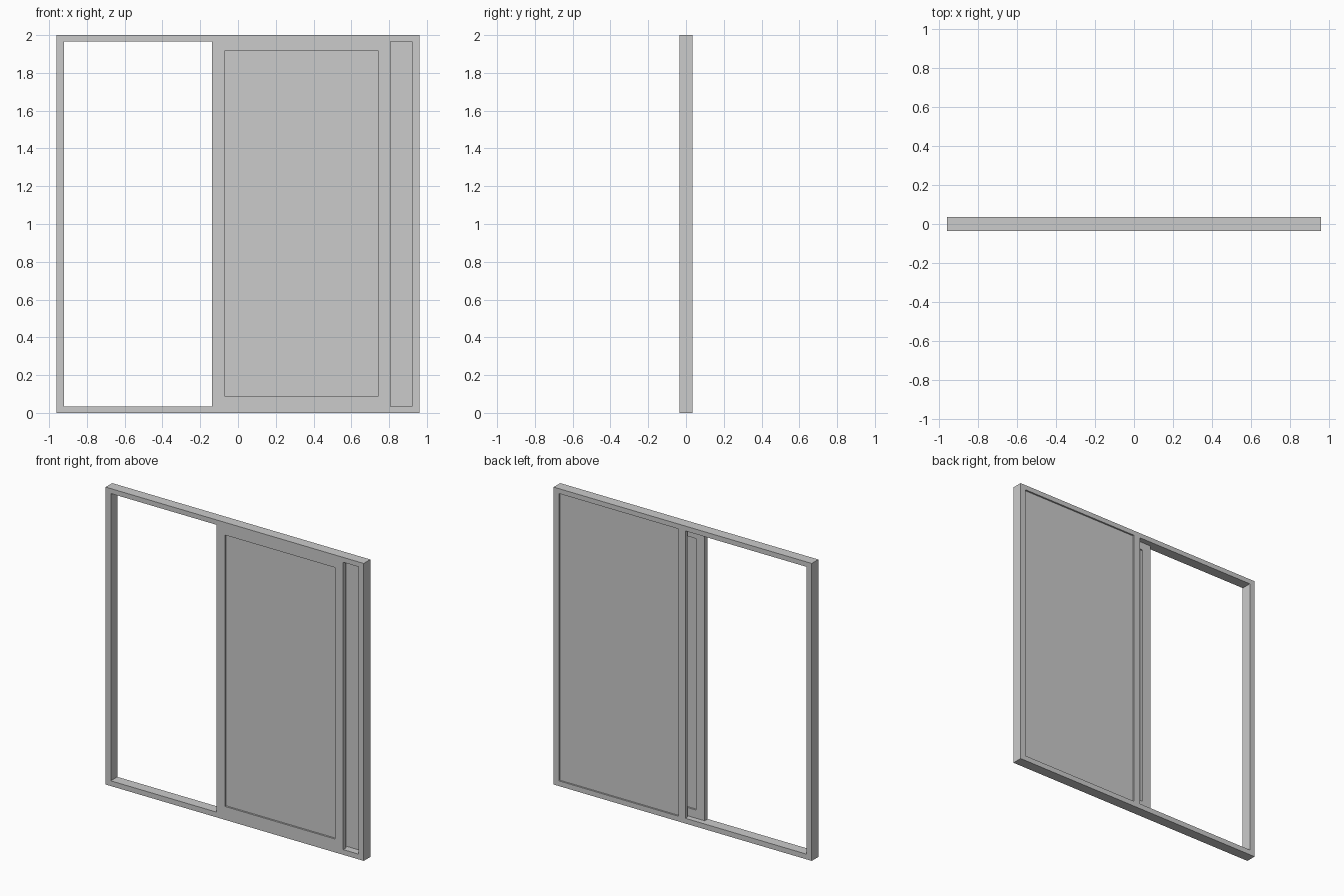
import bpy
import bmesh

cube = bpy.data.objects.get("Cube")
if cube:
    bpy.data.objects.remove(cube, do_unlink=True)

grey = bpy.data.materials.new("window_grey")
grey.use_nodes = True
COLOUR = (0.6, 0.6, 0.6, 1)
grey.diffuse_color = COLOUR
grey.node_tree.nodes["Principled BSDF"].inputs["Base Color"].default_value = COLOUR


def add_object(name, bm):
    bmesh.ops.recalc_face_normals(bm, faces=bm.faces)
    mesh = bpy.data.meshes.new(name)
    bm.to_mesh(mesh)
    bm.free()
    mesh.materials.append(grey)
    obj = bpy.data.objects.new(name, mesh)
    bpy.context.collection.objects.link(obj)


def loop(bm, rect, y):
    """Four corners of a rectangle (x0, x1, z0, z1) at depth y."""
    x0, x1, z0, z1 = rect
    return [bm.verts.new((x, y, z)) for x, z in ((x0, z0), (x1, z0), (x1, z1), (x0, z1))]


def slab(name, rect, y0, y1):
    bm = bmesh.new()
    front, back = loop(bm, rect, y0), loop(bm, rect, y1)
    bm.faces.new(front)
    bm.faces.new(back)
    for i in range(4):
        j = (i + 1) % 4
        bm.faces.new((front[i], front[j], back[j], back[i]))
    add_object(name, bm)


def ring(name, outer, inner, y0, y1):
    """Rectangular border with an open middle."""
    bm = bmesh.new()
    loops = [loop(bm, outer, y0), loop(bm, inner, y0), loop(bm, inner, y1), loop(bm, outer, y1)]
    for a, b in zip(loops, loops[1:] + loops[:1]):
        for i in range(4):
            j = (i + 1) % 4
            bm.faces.new((a[i], a[j], b[j], b[i]))
    add_object(name, bm)


DEPTH = 0.035
LOW, HIGH = 0.035, 1.967

# Outer frame
ring("outer_frame", (-0.96, 0.96, 0, 2), (-0.922, 0.922, LOW, HIGH), -DEPTH, DEPTH)

# Sliding sash, flush with the front, and its recessed pane
opening = (-0.072, 0.745, 0.09, 1.915)
ring("sliding_sash", (-0.137, 0.807, LOW, HIGH), opening, -DEPTH, -0.003)
slab("sliding_pane", opening, -0.023, -0.015)

# Centre post, flush with the back, and the fixed pane beside it
slab("centre_post", (-0.02, 0.03, LOW, HIGH), 0.012, DEPTH)
slab("fixed_pane", (0.03, 0.922, LOW, HIGH), 0.016, 0.024)
